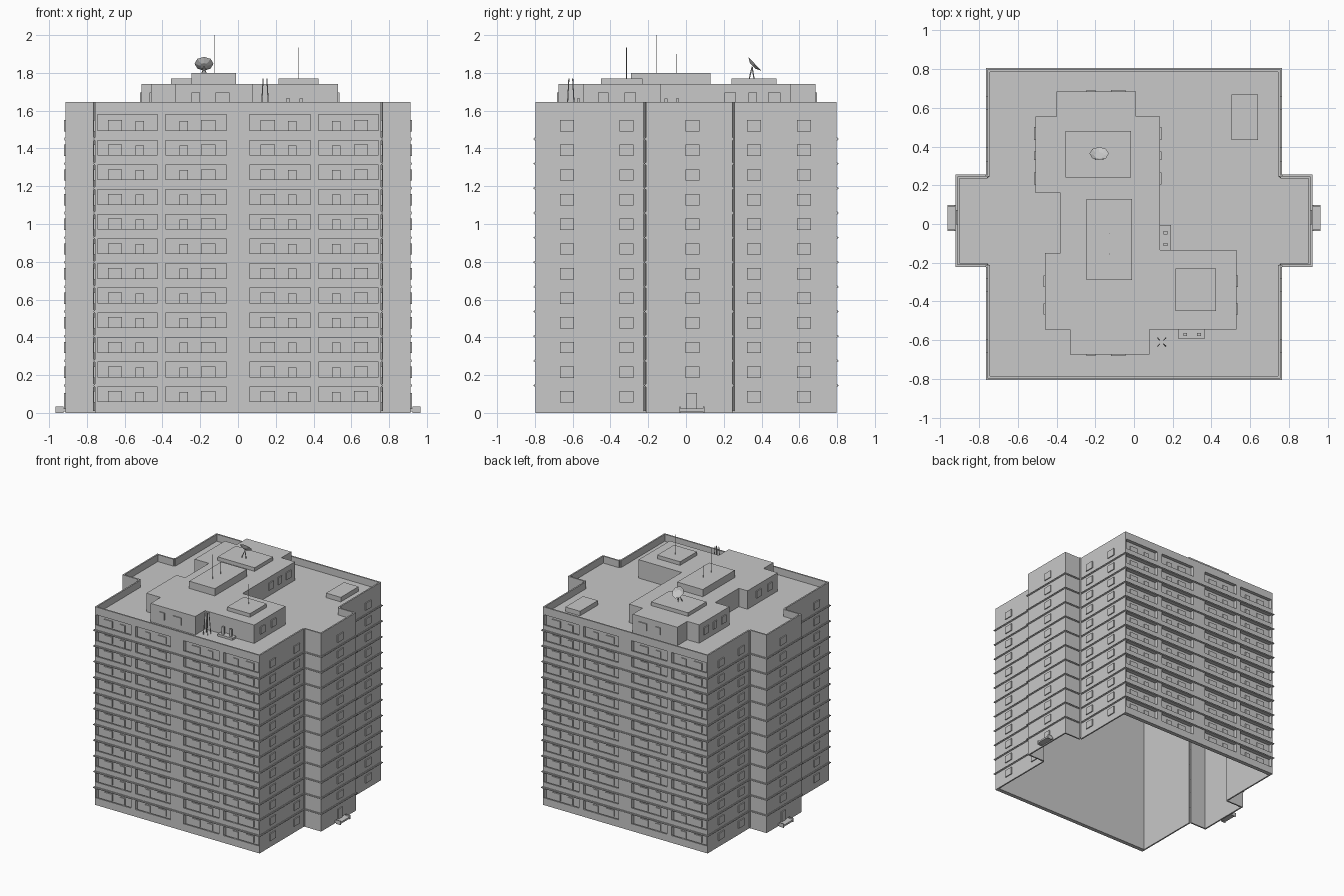
import bpy, bmesh
from math import radians
from mathutils import Vector, Matrix

cube = bpy.data.objects.get("Cube")
if cube:
    bpy.data.objects.remove(cube, do_unlink=True)

concrete = bpy.data.materials.new("concrete_grey")
concrete.use_nodes = True
GREY = (0.58, 0.58, 0.58, 1)
concrete.diffuse_color = GREY
concrete.node_tree.nodes["Principled BSDF"].inputs["Base Color"].default_value = GREY

W, D, WING = 0.757, 0.798, 0.913   # half width, half depth, wing reach
WY0, WY1 = -0.213, 0.246           # wing depth range
TOP, ROOF = 1.645, 1.587
FLOORS, STEP, FIRST = 12, 0.1305, 0.145
THIN, BACK = 0.012, 0.768          # wall thickness, balcony back wall
RELIEF = 0.008                     # window plate thickness
OPENINGS = [(-0.748, -0.426), (-0.384, -0.06), (0.06, 0.384), (0.426, 0.748)]


def band_z(i):
    return FIRST + STEP * i if i >= 0 else 0.006


def finish(name, bm):
    mesh = bpy.data.meshes.new(name)
    bm.to_mesh(mesh)
    bm.free()
    mesh.materials.append(concrete)
    obj = bpy.data.objects.new(name, mesh)
    bpy.context.scene.collection.objects.link(obj)


def box(bm, x, y, z):
    size = Matrix.Diagonal((abs(x[1] - x[0]), abs(y[1] - y[0]), abs(z[1] - z[0]), 1))
    mid = Matrix.Translation((sum(x) / 2, sum(y) / 2, sum(z) / 2))
    bmesh.ops.create_cube(bm, size=1, matrix=mid @ size)


def rod(bm, a, b, r, sides=6):
    a, b = Vector(a), Vector(b)
    turn = (b - a).to_track_quat('Z', 'Y').to_matrix().to_4x4()
    bmesh.ops.create_cone(bm, cap_ends=True, segments=sides, radius1=r, radius2=r,
                          depth=(b - a).length, matrix=Matrix.Translation((a + b) / 2) @ turn)


def strip(bm, p, q, out, inner, z):
    """Upright strip along one counter-clockwise outline edge."""
    p, q = Vector(p), Vector(q)
    along = (q - p).normalized()
    normal = Vector((along.y, -along.x))
    a, b = p + normal * out - along * out, q - normal * inner + along * out
    box(bm, (a.x, b.x), (a.y, b.y), z)


# Cross-shaped outline of the tower
outline = [(-W, -D), (W, -D), (W, WY0), (WING, WY0), (WING, WY1), (W, WY1),
           (W, D), (-W, D), (-W, WY1), (-WING, WY1), (-WING, WY0), (-W, WY0)]
edges = list(zip(outline, outline[1:] + outline[:1]))

# Plain walls, open underneath
bm = bmesh.new()
for p, q in edges:
    if not (p[1] == q[1] and abs(p[1]) == D):
        strip(bm, p, q, 0, THIN, (0, TOP))
finish("side_walls", bm)

# Storey bands with a stepped profile
bm = bmesh.new()
for i in range(FLOORS - 1):
    z = band_z(i)
    for p, q in edges:
        strip(bm, p, q, 0.005, 0.002, (z - 0.007, z + 0.007))
        strip(bm, p, q, 0.009, 0.002, (z - 0.003, z + 0.003))
finish("storey_bands", bm)

# Balcony fronts with recessed openings, windows and doors
fronts, panes = bmesh.new(), bmesh.new()
piers = [-W] + [x for o in OPENINGS for x in o] + [W]
for s in (-1, 1):
    outer, sheet, rear = s * D, s * (D - THIN), s * BACK
    box(fronts, (-W, W), (rear - s * 0.004, rear), (0, ROOF - 0.002))
    for x in zip(piers[::2], piers[1::2]):
        box(fronts, x, (rear, outer), (0, ROOF - 0.002))
    box(fronts, (-W, W), (sheet, outer), (ROOF - 0.006, TOP))
    for i in range(FLOORS):
        z, below = band_z(i), band_z(i - 1)
        box(fronts, (-W, W), (rear, outer), (below - 0.006, below + 0.006))
        for k, (x0, x1) in enumerate(OPENINGS):
            box(fronts, (x0, x1), (sheet, outer), (below, z - 0.085))
            # window near the far end, door near the middle of each pair
            for a, b, low, high in ((0.06, 0.135, 0.085, 0.03), (0.205, 0.25, 0.12, 0.034)):
                xs = (x0 + a, x0 + b) if k % 2 == 0 else (x1 - b, x1 - a)
                box(panes, xs, (rear, rear + s * RELIEF), (z - low, z - high))
finish("balcony_fronts", fronts)

# Side windows, with entrance doors and steps on the wings
steps = bmesh.new()
for s in (-1, 1):
    for i in range(FLOORS):
        z = band_z(i)
        for y in (-0.63, -0.315, 0.035, 0.36, 0.625):
            face = s * (WING if y == 0.035 else W)
            ys, zs = (y - 0.037, y + 0.037), (z - 0.09, z - 0.03)
            if i == 0 and y == 0.035:
                ys, zs = (0.003, 0.057), (0.02, 0.105)
            box(panes, (face, face + s * RELIEF), ys, zs)
    box(steps, (s * WING, s * 0.965), (-0.035, 0.097), (0.008, 0.022))
    for y in (-0.035, 0.09):
        box(steps, (s * 0.925, s * 0.965), (y, y + 0.007), (0, 0.033))
finish("windows_and_doors", panes)
finish("entrance_steps", steps)

# Drainpipes in the wing corners
bm = bmesh.new()
for s in (-1, 1):
    for y in (WY0 - 0.006, WY1 + 0.006):
        rod(bm, (s * (W + 0.006), y, 0.01), (s * (W + 0.006), y, TOP), 0.006)
finish("drainpipes", bm)

# Roof deck below the parapet
bm = bmesh.new()
box(bm, (-W + 0.005, W - 0.005), (-D + 0.005, D - 0.005), (ROOF - 0.005, ROOF))
for s in (-1, 1):
    box(bm, (s * (W - 0.005), s * (WING - 0.005)), (WY0 + 0.005, WY1 - 0.005),
        (ROOF - 0.005, ROOF))
finish("roof_deck", bm)

# Penthouse
plan = [(-.40, .685), (.01, .685), (.01, .555), (.135, .555), (.135, -.135), (.53, -.135),
        (.53, -.545), (.08, -.545), (.08, -.675), (-.33, -.675), (-.33, -.545), (-.46, -.545),
        (-.46, -.15), (-.38, -.15), (-.38, .16), (-.51, .16), (-.51, .555), (-.40, .555)]
bm = bmesh.new()
base = bm.faces.new([bm.verts.new((x, y, ROOF)) for x, y in plan])
top = bmesh.ops.extrude_face_region(bm, geom=[base])
bmesh.ops.translate(bm, vec=(0, 0, 1.74 - ROOF),
                    verts=[v for v in top["geom"] if isinstance(v, bmesh.types.BMVert)])
bmesh.ops.recalc_face_normals(bm, faces=bm.faces)
finish("penthouse", bm)

# Upper blocks and roof hatch
bm = bmesh.new()
box(bm, (-.355, -.015), (.24, .48), (1.74, 1.77))
box(bm, (-.245, -.01), (-.29, .13), (1.74, 1.80))
box(bm, (.215, .425), (-.45, -.23), (1.74, 1.77))
finish("upper_blocks", bm)
bm = bmesh.new()
box(bm, (.505, .64), (.435, .67), (ROOF, 1.625))
finish("roof_hatch", bm)

# Penthouse windows
bm = bmesh.new()
PZ = (1.635, 1.695)
for x in ((-.245, -.2), (-.12, -.045)):
    box(bm, x, (-.675, -.675 - RELIEF), PZ)
    box(bm, x, (.685, .685 + RELIEF), PZ)
for y in ((-.467, -.41), (-.325, -.265)):
    box(bm, (.53, .53 + RELIEF), y, PZ)
    box(bm, (-.46, -.46 - RELIEF), y, PZ)
for y in ((.205, .265), (.33, .375), (.435, .5)):
    box(bm, (.135, .135 + RELIEF), y, PZ)
    box(bm, (-.51, -.51 - RELIEF), y, PZ)
finish("penthouse_windows", bm)

# Vent plinths with short flues
bm = bmesh.new()
box(bm, (.135, .19), (-.135, -.005), (ROOF, 1.605))
box(bm, (.23, .365), (-.595, -.545), (ROOF, 1.605))
for x, y in ((.163, -.045), (.163, -.105), (.265, -.57), (.335, -.57)):
    box(bm, (x - .01, x + .01), (y - .008, y + .008), (1.605, 1.665))
finish("vents", bm)

# Antenna masts and leaning pole cluster
bm = bmesh.new()
for x, y, z0, z1 in ((-.125, -.155, 1.8, 2.0), (-.125, -.05, 1.8, 1.9), (.32, -.315, 1.77, 1.935)):
    rod(bm, (x, y, z0), (x, y, z1), 0.0015)
for sx in (-1, 1):
    for sy in (-1, 1):
        rod(bm, (.143 + sx * .02, -.61 + sy * .02, ROOF),
            (.143 + sx * .01, -.61 + sy * .01, 1.77), 0.003)
finish("antennas", bm)

# Satellite dish on its stand
bm = bmesh.new()
tilt = Matrix.Translation((-.18, .358, 1.843)) @ Matrix.Rotation(radians(-47), 4, 'X')
bmesh.ops.create_cone(bm, segments=8, radius1=0.02, radius2=0.05, depth=0.016,
                      cap_ends=True, matrix=tilt)
rim = max(bm.faces, key=lambda f: f.calc_area())
bmesh.ops.inset_region(bm, faces=[rim], thickness=0.025, depth=-0.012)
for x, y in ((-.2, .335), (-.16, .335), (-.18, .36)):
    rod(bm, (x, y, 1.77), (-.18, .35, 1.832), 0.003)
finish("satellite_dish", bm)
